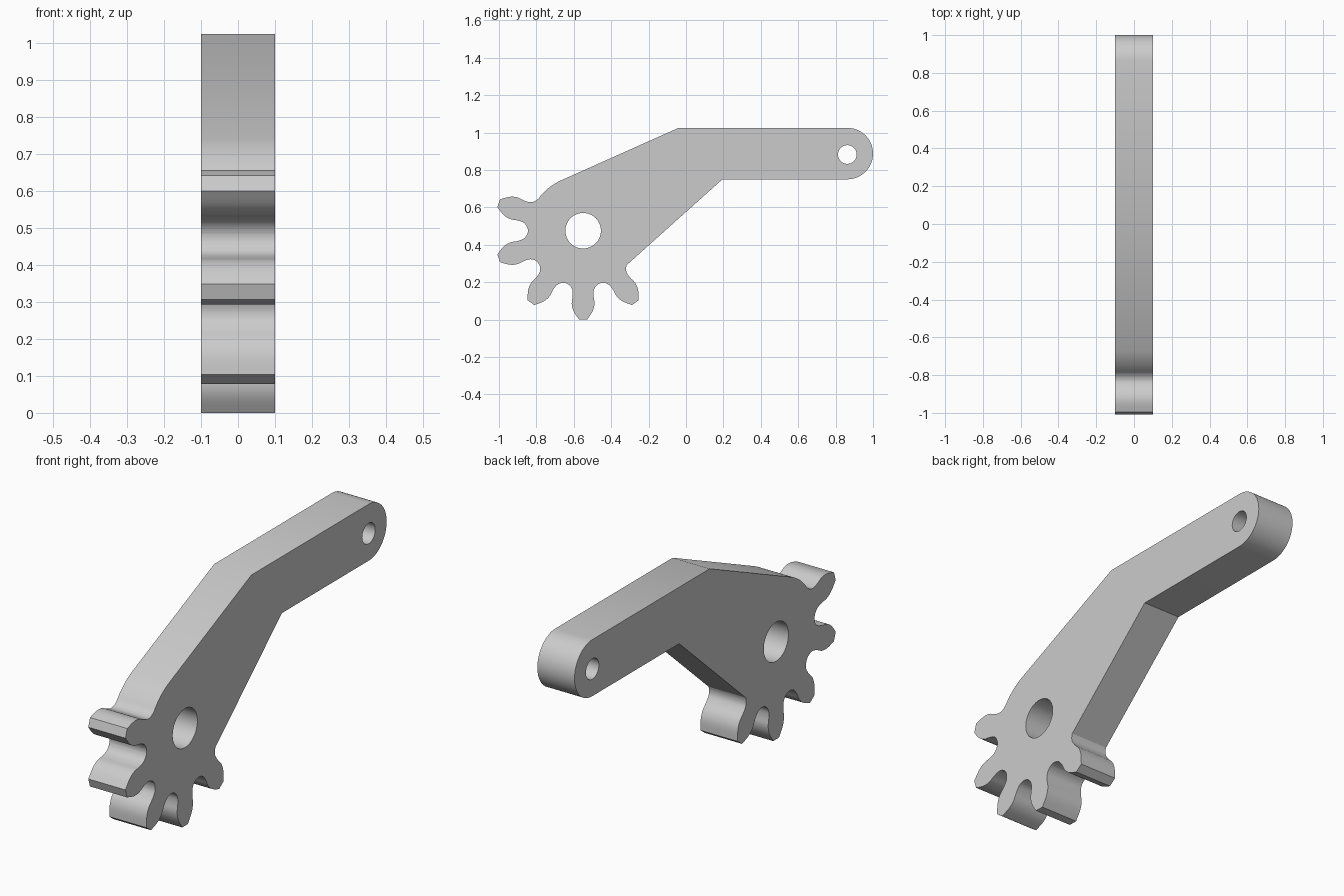
import bpy, bmesh, math
from mathutils import Vector, Matrix

cube = bpy.data.objects.get("Cube")
if cube:
    bpy.data.objects.remove(cube, do_unlink=True)

HUB = Vector((-0.55, 0.475))
ROOT_R = 0.294
ARM_END = Vector((0.8625, 0.8875))
ARM_R = 0.1375


def arc(centre, radius, start, end, steps):
    """Points along an arc, angles in degrees."""
    out = []
    for i in range(steps + 1):
        a = math.radians(start + (end - start) * i / steps)
        out.append(centre + radius * Vector((math.cos(a), math.sin(a))))
    return out


def smooth(points, steps=4):
    """Rounded curve through a few points."""
    pts = [points[0]] + points + [points[-1]]
    out = []
    for a, b, c, d in zip(pts, pts[1:], pts[2:], pts[3:]):
        for i in range(steps):
            t = i / steps
            out.append(0.5 * (2 * b + (c - a) * t + (2 * a - 5 * b + 4 * c - d) * t * t
                              + (3 * b - a - 3 * c + d) * t ** 3))
    return out + [points[-1]]


# Half tooth, as (distance from hub, half width), root to tip
FLANK = smooth([Vector(p) for p in (
    (0.284, 0.083), (0.297, 0.068), (0.318, 0.057), (0.35, 0.056),
    (0.39, 0.061), (0.43, 0.051), (0.475, 0.022))])


def tooth(angle):
    a = math.radians(angle)
    along, side = Vector((math.cos(a), math.sin(a))), Vector((-math.sin(a), math.cos(a)))
    rising = [HUB + along * p.x - side * p.y for p in FLANK]
    falling = [HUB + along * p.x + side * p.y for p in reversed(FLANK)]
    return rising + falling


# Outline: rounded arm end, bend, hub shoulder, five teeth, lower bend
outline = arc(ARM_END, ARM_R, -90, 90, 32)
outline.append(Vector((-0.04, 1.025)))
outline += arc(HUB, ROOT_R, 114, 144, 10)
for i in range(5):
    outline += tooth(162 + 36 * i)
outline += [HUB + Vector((0.228, -0.188)), Vector((0.195, 0.75))]

# Plate with two bores
curve = bpy.data.curves.new("lever_profile", 'CURVE')
curve.dimensions = '2D'
curve.fill_mode = 'BOTH'
curve.extrude = 0.1
for loop in (outline, arc(HUB, 0.095, 0, 352.5, 47), arc(ARM_END - Vector((0, 0.005)), 0.05, 0, 350, 35)):
    spline = curve.splines.new('POLY')
    spline.points.add(len(loop) - 1)
    for point, p in zip(spline.points, loop):
        point.co = (p.x, p.y, 0, 1)
    spline.use_cyclic_u = True

profile = bpy.data.objects.new("lever_profile", curve)
bpy.context.collection.objects.link(profile)
bpy.context.view_layer.update()
mesh = bpy.data.meshes.new_from_object(profile.evaluated_get(bpy.context.evaluated_depsgraph_get()))
bpy.data.objects.remove(profile, do_unlink=True)

# Stand the plate upright, thickness along x
bm = bmesh.new()
bm.from_mesh(mesh)
bm.transform(Matrix(((0, 0, 1, 0), (1, 0, 0, 0), (0, 1, 0, 0), (0, 0, 0, 1))))
bmesh.ops.remove_doubles(bm, verts=bm.verts, dist=0.0001)
bmesh.ops.recalc_face_normals(bm, faces=bm.faces)
bm.to_mesh(mesh)
bm.free()

lever = bpy.data.objects.new("toothed_lever", mesh)
bpy.context.collection.objects.link(lever)

grey = bpy.data.materials.new("light_grey")
grey.use_nodes = True
grey.diffuse_color = (0.6, 0.6, 0.6, 1)
grey.node_tree.nodes["Principled BSDF"].inputs["Base Color"].default_value = (0.6, 0.6, 0.6, 1)
mesh.materials.clear()
mesh.materials.append(grey)

bpy.ops.object.select_all(action='DESELECT')
lever.select_set(True)
bpy.context.view_layer.objects.active = lever
bpy.ops.object.shade_smooth_by_angle(angle=math.radians(30))
